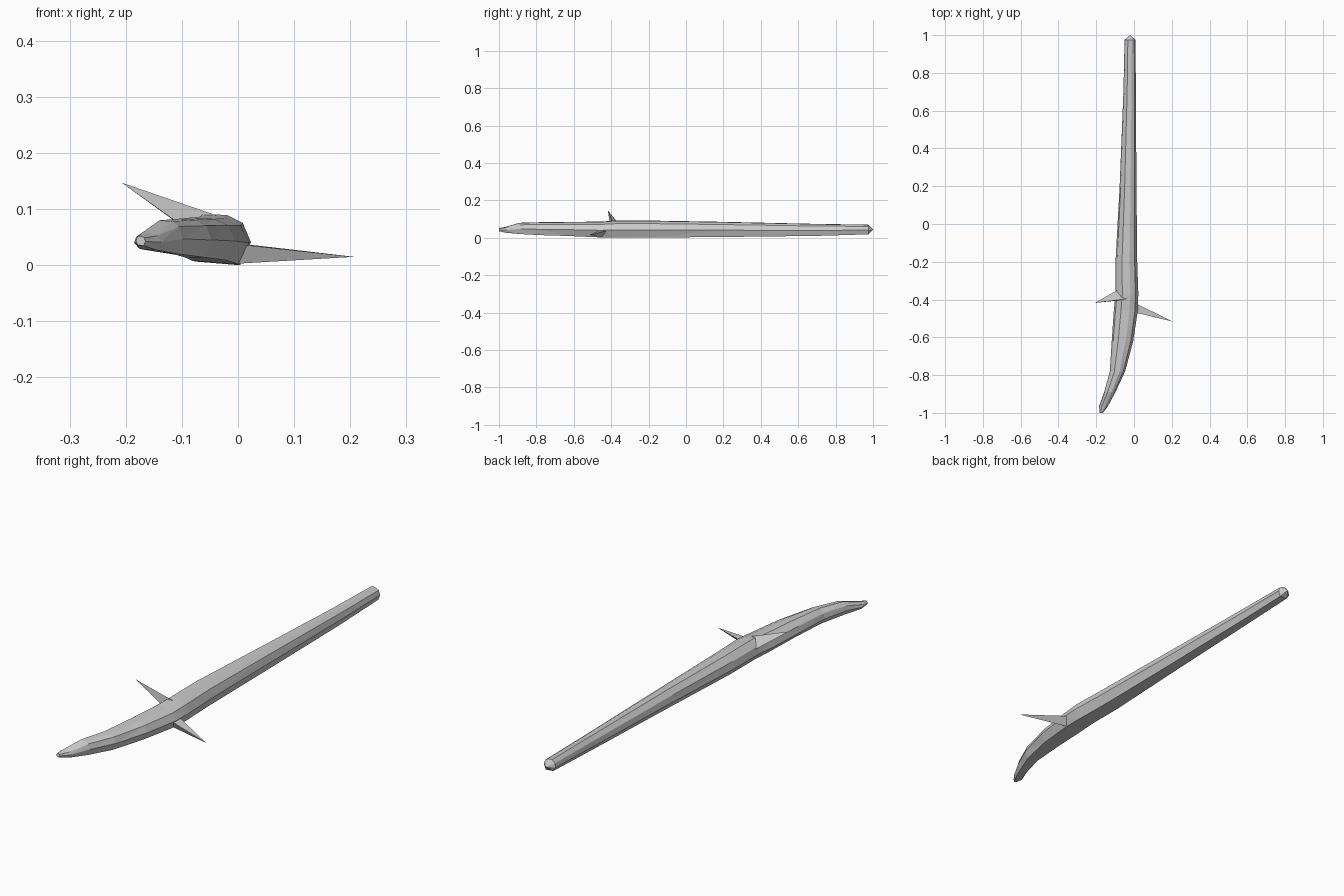
import bpy, bmesh

if "Cube" in bpy.data.objects:
    bpy.data.objects.remove(bpy.data.objects["Cube"])


def finish(bm, name):
    bmesh.ops.recalc_face_normals(bm, faces=bm.faces[:])
    me = bpy.data.meshes.new(name)
    bm.to_mesh(me)
    bm.free()
    ob = bpy.data.objects.new(name, me)
    bpy.context.collection.objects.link(ob)
    return ob


# Faceted cross-section in 0..1 of the width and height
PROFILE = [(1, .45), (.88, .82), (.65, .97), (.3, 1),
           (.07, .75), (0, .42), (.2, .07), (.84, 0)]

# Stations along the stick: y, left x, right x, bottom z, top z
STATIONS = [
    (-1.00, -.182, -.165, .035, .052),
    (-.965, -.185, -.138, .027, .058),
    (-.89, -.158, -.098, .020, .080),
    (-.78, -.128, -.047, .014, .083),
    (-.62, -.118, -.004, .009, .085),
    (-.46, -.107, .020, .002, .086),
    (-.37, -.098, .023, .000, .092),
    (-.20, -.098, .017, .001, .092),
    (.20, -.076, .013, .004, .085),
    (.70, -.056, .010, .010, .074),
    (.975, -.050, .008, .018, .070),
]


def stick():
    bm = bmesh.new()
    rings = [[bm.verts.new((xl + u * (xr - xl), y, z0 + v * (z1 - z0)))
              for u, v in PROFILE] for y, xl, xr, z0, z1 in STATIONS]
    n = len(PROFILE)
    for a, b in zip(rings, rings[1:]):
        for i in range(n):
            j = (i + 1) % n
            bm.faces.new((a[i], a[j], b[j], b[i]))
    bm.faces.new(rings[0])
    # pointed back end
    tip = bm.verts.new((-.021, 1.0, .044))
    for i in range(n):
        bm.faces.new((rings[-1][i], rings[-1][(i + 1) % n], tip))
    # the facets are bent, so split them flat
    bmesh.ops.triangulate(bm, faces=bm.faces[:])
    finish(bm, "stick")


def thorn(name, tip, base):
    bm = bmesh.new()
    t = bm.verts.new(tip)
    b = [bm.verts.new(p) for p in base]
    for i in range(len(b)):
        bm.faces.new((b[i], b[(i + 1) % len(b)], t))
    bm.faces.new(b)
    finish(bm, name)


stick()
# Two sharp side twigs
thorn("left_twig", (-.207, -.418, .147),
      [(-.08, -.345, .055), (-.03, -.395, .086), (-.085, -.405, .06)])
thorn("right_twig", (.207, -.517, .015),
      [(.018, -.425, .037), (.012, -.47, .036), (.001, -.45, .003)])
